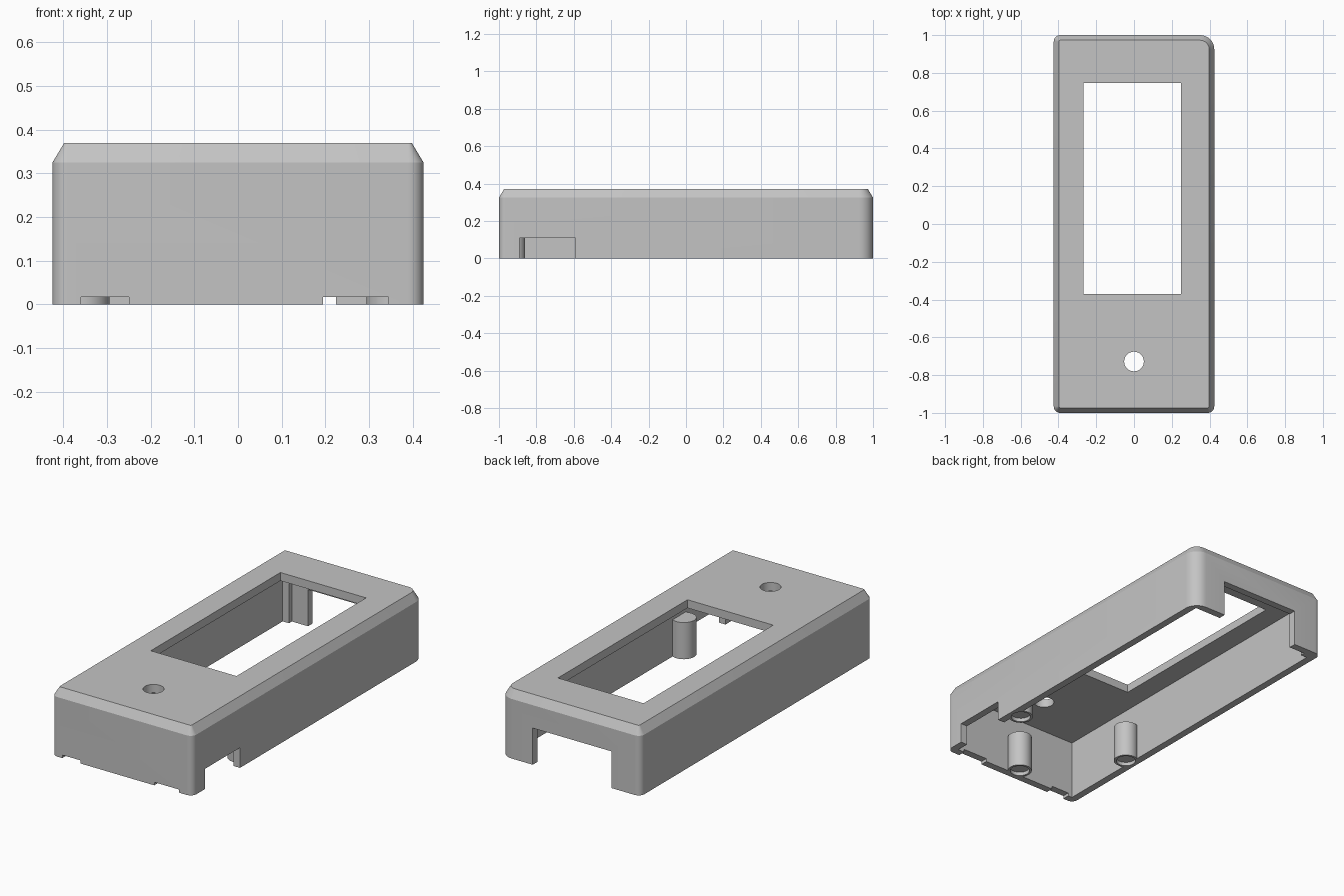
import bpy, bmesh, math

# Remove the default cube only
cube = bpy.data.objects.get("Cube")
if cube:
    bpy.data.objects.remove(cube, do_unlink=True)

W, L, H = 0.425, 1.0, 0.37        # half width, half length, height
WALL, ROOF = 0.04, 0.045
SHOULDER, CHAMFER = 0.325, 0.027
POST_R, BORE_R, POST_H, BORE_D = 0.062, 0.05, 0.2, 0.02
POSTS = {"front_post": (0, -0.922),
         "left_post": (0.356, -0.49),
         "right_post": (-0.356, -0.49)}

grey = bpy.data.materials.new("plain grey")
grey.use_nodes = True
grey.diffuse_color = (0.55, 0.55, 0.55, 1)
grey.node_tree.nodes["Principled BSDF"].inputs["Base Color"].default_value = grey.diffuse_color


def loft(name, rings):
    """Join equal-sized rings of points with quads and cap both ends."""
    bm = bmesh.new()
    loops = [[bm.verts.new(p) for p in ring] for ring in rings]
    for a, b in zip(loops, loops[1:]):
        for i in range(len(a)):
            j = (i + 1) % len(a)
            bm.faces.new((a[i], a[j], b[j], b[i]))
    bm.faces.new(loops[0])
    bm.faces.new(loops[-1])
    bmesh.ops.recalc_face_normals(bm, faces=bm.faces)
    mesh = bpy.data.meshes.new(name)
    bm.to_mesh(mesh)
    bm.free()
    mesh.materials.append(grey)
    obj = bpy.data.objects.new(name, mesh)
    bpy.context.collection.objects.link(obj)
    return obj


def box(name, x0, x1, y0, y1, z0, z1):
    return loft(name, [[(x0, y0, z), (x1, y0, z), (x1, y1, z), (x0, y1, z)]
                       for z in (z0, z1)])


def circle(x, y, r, z, n=40):
    return [(x + r * math.cos(math.tau * i / n), y + r * math.sin(math.tau * i / n), z)
            for i in range(n)]


def outline(inset, z, steps=8):
    """Rounded rectangle; the back left corner has a larger radius."""
    pts = []
    corners = ((1, 1, 0.075), (-1, 1, 0.035), (-1, -1, 0.035), (1, -1, 0.035))
    for k, (sx, sy, radius) in enumerate(corners):
        r = radius - inset
        cx, cy = sx * (W - radius), sy * (L - radius)
        for i in range(steps + 1):
            a = math.pi / 2 * (k + i / steps)
            pts.append((cx + r * math.cos(a), cy + r * math.sin(a), z))
    return pts


def smooth(obj):
    bpy.ops.object.select_all(action='DESELECT')
    obj.select_set(True)
    bpy.context.view_layer.objects.active = obj
    bpy.ops.object.shade_smooth_by_angle(angle=math.radians(30))


# Outer body with chamfered top
case = loft("case_shell", [outline(0, 0), outline(0, SHOULDER), outline(CHAMFER, H)])

# Cutters: cavity, window, button hole, wall openings and post bores
LOW = -0.1
cutters = [
    box("cavity", -W + WALL, W - WALL, -L + WALL, L - WALL, LOW, H - ROOF),
    box("window", -0.267, 0.25, -0.37, 0.747, 0.25, 0.5),
    loft("button_hole", [circle(0, -0.728, 0.052, z) for z in (0.25, 0.5)]),
    box("back_opening", -0.25, 0.225, 0.9, 1.1, LOW, 0.2),
    box("side_opening", 0.36, 0.5, -0.89, -0.59, LOW, 0.11),
    box("front_notch_right", -0.36, -0.25, -1.1, -0.955, LOW, 0.017),
    box("front_notch_left", 0.195, 0.345, -1.1, -0.955, LOW, 0.017),
]
for x, y in POSTS.values():
    cutters.append(loft("bore", [circle(x, y, BORE_R, z) for z in (LOW, BORE_D)]))

for cutter in cutters:
    cutter.hide_render = True
    mod = case.modifiers.new(cutter.name, 'BOOLEAN')
    mod.operation = 'DIFFERENCE'
    mod.solver = 'EXACT'
    mod.object = cutter

# Bake the cuts and discard the cutters
bpy.context.view_layer.update()
baked = bpy.data.meshes.new_from_object(
    case.evaluated_get(bpy.context.evaluated_depsgraph_get()))
case.modifiers.clear()
case.data = baked
for cutter in cutters:
    bpy.data.objects.remove(cutter, do_unlink=True)
smooth(case)

# Screw posts with shallow recesses underneath
for name, (x, y) in POSTS.items():
    profile = ((POST_R, POST_H), (POST_R, 0), (BORE_R, 0), (BORE_R, BORE_D))
    smooth(loft(name, [circle(x, y, r, z) for r, z in profile]))

# Small rib in the back right inner corner
box("corner_rib", -W + WALL / 2, -0.347, 0.935, L - WALL / 2, 0, H - ROOF / 2)
